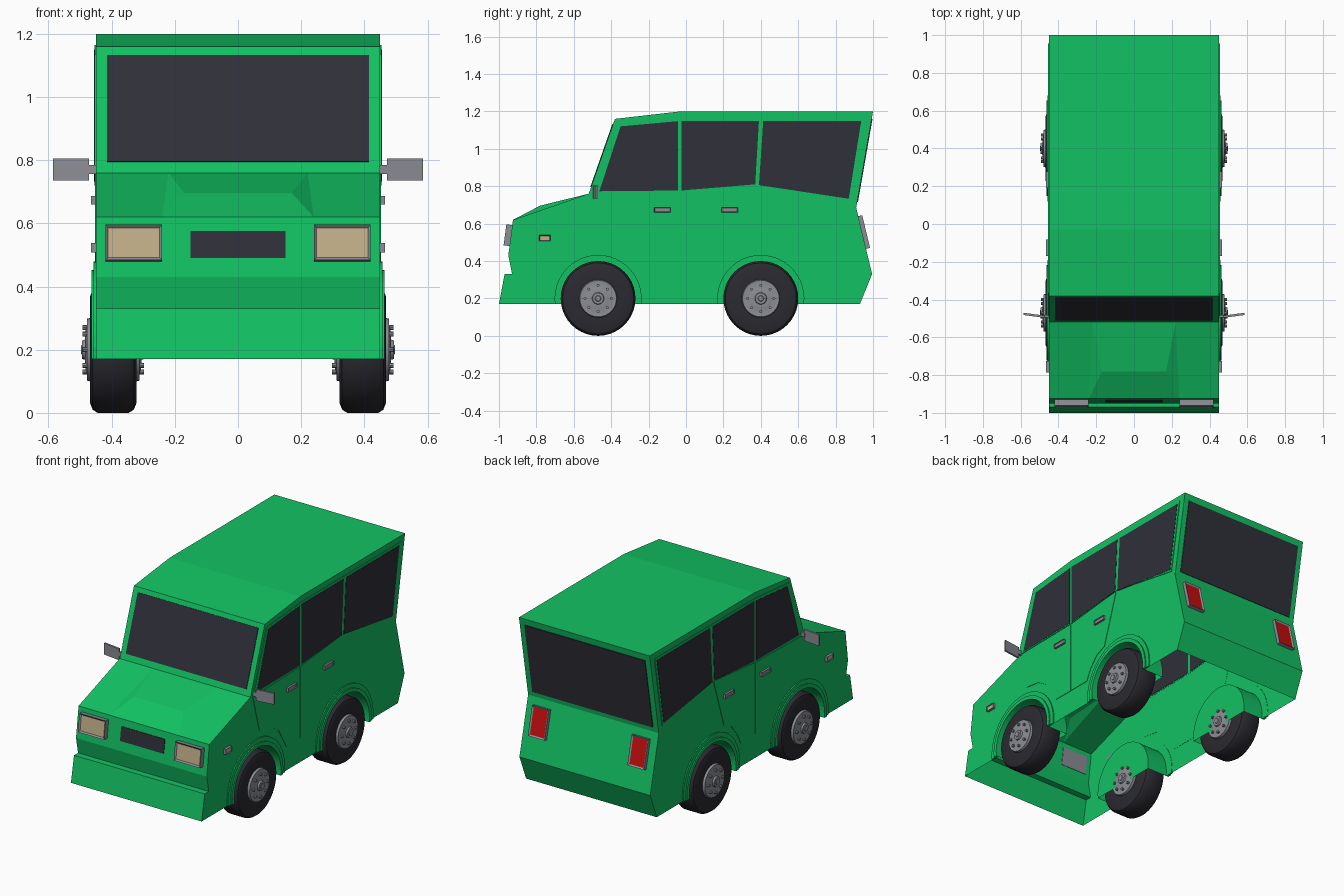
import bpy, bmesh, math
from mathutils import Vector

if "Cube" in bpy.data.objects:
    bpy.data.objects.remove(bpy.data.objects["Cube"])

W = 0.45                      # half width of the body
WHEELS = {"front": -0.47, "rear": 0.40}
AXLE, SILL = 0.20, 0.17


def material(name, rgb):
    m = bpy.data.materials.new(name)
    m.diffuse_color = (*rgb, 1)
    m.use_nodes = True
    m.node_tree.nodes["Principled BSDF"].inputs["Base Color"].default_value = m.diffuse_color
    return m


GREEN = material("green paint", (0.006, 0.54, 0.125))
GLASS = material("dark glass", (0.029, 0.029, 0.041))
RUBBER = material("black rubber", (0.023, 0.023, 0.030))
GREY = material("grey metal", (0.26, 0.27, 0.30))
BEIGE = material("beige lens", (0.55, 0.43, 0.25))
RED = material("red lens", (0.56, 0.004, 0.004))


def finish(name, bm, mats, mirror=False, smooth=False, recalc=True):
    if recalc:
        bmesh.ops.recalc_face_normals(bm, faces=bm.faces[:])
    me = bpy.data.meshes.new(name)
    bm.to_mesh(me)
    bm.free()
    for m in mats:
        me.materials.append(m)
    ob = bpy.data.objects.new(name, me)
    bpy.context.collection.objects.link(ob)
    if mirror:
        ob.modifiers.new("Mirror", 'MIRROR')
    if smooth:
        bpy.ops.object.select_all(action='DESELECT')
        ob.select_set(True)
        bpy.context.view_layer.objects.active = ob
        bpy.ops.object.shade_smooth_by_angle(angle=math.radians(35))
    return ob


def prism(name, pts, d, mats, mirror=False, rim=0.0, sink=0.0):
    """Extrude a flat outline by d; a rim insets the outer face as a sunken lens."""
    bm = bmesh.new()
    d = Vector(d)
    lo = [bm.verts.new(p) for p in pts]
    hi = [bm.verts.new(Vector(p) + d) for p in pts]
    n = len(pts)
    bm.faces.new(lo[::-1])
    top = bm.faces.new(hi)
    for i in range(n):
        bm.faces.new((lo[i], lo[(i + 1) % n], hi[(i + 1) % n], hi[i]))
    bmesh.ops.recalc_face_normals(bm, faces=bm.faces[:])
    if rim:
        bmesh.ops.inset_region(bm, faces=[top], thickness=rim)
        bmesh.ops.translate(bm, verts=top.verts[:], vec=-d * sink)
        top.material_index = len(mats) - 1
    return finish(name, bm, mats, mirror)


def side_plate(name, yz, x0, x1, mat):
    return prism(name, [(x0, y, z) for y, z in yz], (x1 - x0, 0, 0), [mat], True)


def on_slope(x0, x1, z0, z1, a, b, depth, back):
    """Rectangle lying on the sloping panel a-b (y, z), and its outward offset."""
    t = Vector((0, b[0] - a[0], b[1] - a[1])).normalized()
    n = Vector((0, -t.z, t.y))
    if n.y * a[0] < 0:
        n = -n
    y = lambda z: a[0] + (b[0] - a[0]) * (z - a[1]) / (b[1] - a[1])
    pts = [Vector((x, y(z), z)) - n * back
           for x, z in ((x0, z0), (x1, z0), (x1, z1), (x0, z1))]
    return pts, n * depth


def arc(yc, r, n=24):
    """Points over the wheel from front to rear, ending at sill height."""
    a = math.asin((AXLE - SILL) / r)
    return [(yc - r * math.cos(t), AXLE + r * math.sin(t))
            for t in (-a + (math.pi + 2 * a) * i / n for i in range(n + 1))]


def lathe(bm, prof, yc, zc, n=32):
    """Spin (x, radius) points about an axle parallel to x."""
    rings = [[bm.verts.new((x, yc + r * math.cos(2 * math.pi * i / n),
                            zc + r * math.sin(2 * math.pi * i / n)))
              for i in range(n)] for x, r in prof]
    for p, q in zip(rings, rings[1:]):
        for i in range(n):
            j = (i + 1) % n
            bm.faces.new((p[i], p[j], q[j], q[i]))
    bm.faces.new(rings[0])
    bm.faces.new(rings[-1])


# Body shell: side profile swept across the width, open underneath
NOSE, HOOD, SCREEN = (-0.925, 0.62), (-0.52, 0.76), (-0.38, 1.16)
FACE, TAIL_TOP, TAIL_MID, TAIL_LOW = (-0.95, 0.43), (1.0, 1.2), (0.91, 0.685), (0.995, 0.33)
upper = [(-1.0, SILL), (-0.97, 0.33), (-0.93, 0.33), FACE, NOSE, HOOD, SCREEN,
         (-0.03, 1.2), TAIL_TOP, TAIL_MID, TAIL_LOW, (0.93, SILL)]
lower = arc(WHEELS["front"], 0.23) + arc(WHEELS["rear"], 0.23)
bm = bmesh.new()
outline = upper + lower[::-1]
R = [bm.verts.new((W, y, z)) for y, z in outline]
L = [bm.verts.new((-W, y, z)) for y, z in outline]
bm.faces.new(R)
bm.faces.new(L[::-1])
for i in range(len(upper) - 1):
    if upper[i] != NOSE:
        bm.faces.new((R[i], R[i + 1], L[i + 1], L[i]))
# Hood with a raised centre panel
k = upper.index(NOSE)
f, m, b = [[bm.verts.new((s * x, y, z)) for s in (1, -1)] for x, y, z in
           ((0.24, *NOSE), (0.17, -0.78, 0.696), (0.22, *HOOD))]
for s, side in ((0, R), (1, L)):
    bm.faces.new((side[k], side[k + 1], b[s], f[s]))
    bm.faces.new((f[s], b[s], m[s]))
bm.faces.new((f[0], m[0], m[1], f[1]))
bm.faces.new((m[0], b[0], b[1], m[1]))
bmesh.ops.remove_doubles(bm, verts=bm.verts[:], dist=1e-5)
finish("body_shell", bm, [GREEN])

# Wheel wells, arch flares and wheels
for end, yc in WHEELS.items():
    bm = bmesh.new()
    pts = arc(yc, 0.23)
    o = [bm.verts.new((W, y, z)) for y, z in pts]
    c = [bm.verts.new((0.31, y, z)) for y, z in pts]
    for i in range(len(pts) - 1):
        bm.faces.new((o[i], c[i], c[i + 1], o[i + 1]))
    bm.faces.new(c[::-1])
    finish(end + "_wheel_wells", bm, [GREEN], True, True, recalc=False)

    for r, x in ((0.28, 0.457), (0.253, 0.464)):
        side_plate(end + "_arch_flare", arc(yc, r) + arc(yc, 0.23)[::-1], W - 0.002, x, GREEN)

    bm = bmesh.new()
    lathe(bm, [(0.326, 0.10), (0.322, 0.17), (0.33, 0.19), (0.346, 0.2),
               (0.444, 0.2), (0.46, 0.19), (0.468, 0.17), (0.464, 0.10)], yc, AXLE, 40)
    finish(end + "_tires", bm, [RUBBER], True, True)

    bm = bmesh.new()
    half = [(0.462, 0.102), (0.478, 0.098), (0.475, 0.088), (0.484, 0.056),
            (0.484, 0.032), (0.494, 0.029), (0.494, 0.016), (0.497, 0.013)]
    lathe(bm, [(0.79 - x, r) for x, r in half[::-1]] + half, yc, AXLE)
    for i in range(8):
        t = math.tau * i / 8
        lathe(bm, [(0.298, 0.008), (0.492, 0.008)],
              yc + 0.07 * math.cos(t), AXLE + 0.07 * math.sin(t), 8)
    finish(end + "_hubs", bm, [GREY], True, True)

# Door panels and window surround
side_plate("front_doors", [(-0.50, 0.755), (-0.435, 0.52), (-0.33, 0.505), (-0.25, 0.455),
                           (-0.17, 0.32), (-0.037, 0.32), (-0.037, 0.765)], W - 0.001, 0.453, GREEN)
side_plate("rear_doors", [(-0.031, 0.765), (-0.031, 0.32), (0.11, 0.32), (0.145, 0.39),
                          (0.20, 0.455), (0.27, 0.485), (0.375, 0.805)], W - 0.001, 0.453, GREEN)
side_plate("window_surrounds", [(-0.495, 0.765), (-0.365, 1.135), (-0.03, 1.165), (0.955, 1.165),
                                (0.88, 0.72), (0.38, 0.812), (-0.03, 0.77)], W - 0.001, 0.454, GREEN)

# Side windows
side_plate("front_side_windows", [(-0.463, 0.773), (-0.35, 1.12), (-0.042, 1.148), (-0.042, 0.777)],
           0.447, 0.4555, GLASS)
side_plate("middle_side_windows", [(-0.024, 0.777), (-0.024, 1.15), (0.39, 1.15), (0.37, 0.81)],
           0.447, 0.4555, GLASS)
side_plate("rear_side_windows", [(0.39, 0.806), (0.413, 1.15), (0.937, 1.15), (0.87, 0.733)],
           0.447, 0.4555, GLASS)

# Windscreen, rear window and grille
for name, rect, a, b in (("windscreen", (-0.415, 0.415, 0.795, 1.132), HOOD, SCREEN),
                         ("rear_window", (-0.415, 0.415, 0.715, 1.16), TAIL_MID, TAIL_TOP),
                         ("grille", (-0.15, 0.15, 0.49, 0.576), FACE, NOSE)):
    prism(name, *on_slope(*rect, a, b, 0.008, 0.004), [GLASS])

# Headlights and tail lights: grey frames with sunken lenses
prism("headlights", *on_slope(0.24, 0.42, 0.48, 0.592, FACE, NOSE, 0.035, 0.003),
      [GREY, BEIGE], True, 0.013, 0.25)
prism("tail_lights", *on_slope(0.285, 0.40, 0.465, 0.64, TAIL_MID, TAIL_LOW, 0.025, 0.003),
      [GREY, RED], True, 0.013, 0.25)


# Door handles and side indicators
def side_box(name, y0, y1, z0, z1, mats):
    prism(name, [(W, y0, z0), (W, y1, z0), (W, y1, z1), (W, y0, z1)],
          (0.016, 0, 0), mats, True, 0.005, 0.3)


side_box("front_door_handles", -0.17, -0.083, 0.66, 0.686, [GREY])
side_box("rear_door_handles", 0.19, 0.277, 0.66, 0.686, [GREY])
side_box("side_indicators", -0.785, -0.725, 0.507, 0.538, [GREY, BEIGE])

# Wing mirrors on short arms
prism("mirror_arms", [(0.44, -0.497, 0.757), (0.48, -0.493, 0.757),
                      (0.48, -0.493, 0.785), (0.44, -0.497, 0.785)], (0, 0.012, 0), [GREY], True)
prism("wing_mirrors", [(0.472, -0.497, 0.735), (0.585, -0.482, 0.735),
                       (0.585, -0.482, 0.805), (0.472, -0.497, 0.805)], (0, 0.012, 0), [GREY], True)
